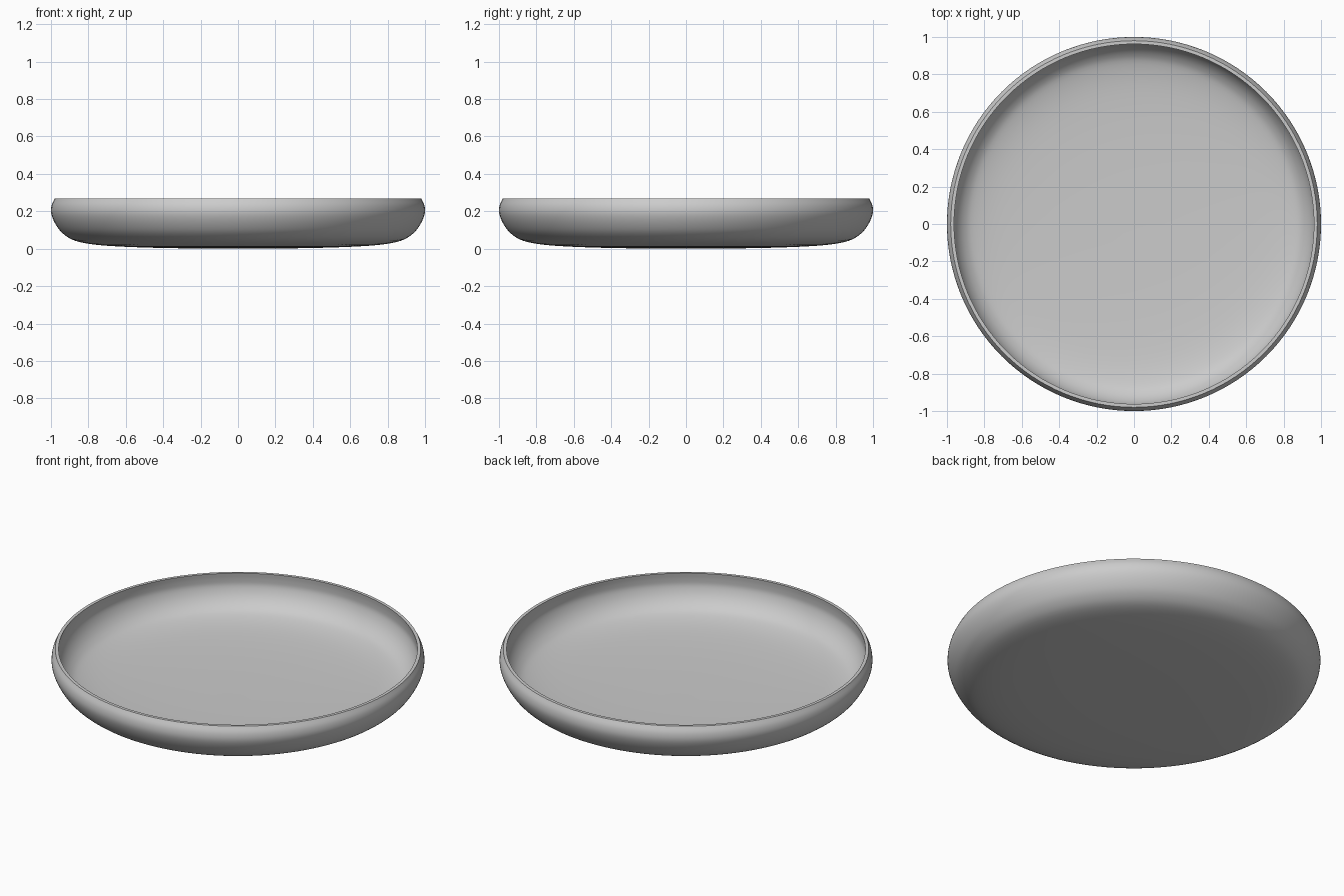
import bpy, bmesh, math
from mathutils import Vector

if "Cube" in bpy.data.objects:
    bpy.data.objects.remove(bpy.data.objects["Cube"])

# Outer and inner cross-sections (radius, height), from centre to rim
OUTER = [(0, 0), (0.3, 0.002), (0.55, 0.008), (0.75, 0.02), (0.87, 0.042),
         (0.935, 0.08), (0.975, 0.13), (0.998, 0.185), (0.997, 0.23), (0.98, 0.268)]
INNER = [(0.962, 0.268), (0.967, 0.23), (0.966, 0.19), (0.945, 0.14), (0.908, 0.098),
         (0.855, 0.071), (0.74, 0.05), (0.55, 0.038), (0.3, 0.032), (0, 0.03)]


def smooth_path(points, steps=4):
    """Catmull-Rom curve through the points."""
    p = [Vector(q) for q in points]
    p = [2 * p[0] - p[1]] + p + [2 * p[-1] - p[-2]]
    out = []
    for a, b, c, d in zip(p, p[1:], p[2:], p[3:]):
        for k in range(steps):
            t = k / steps
            out.append(0.5 * (2 * b + (c - a) * t + (2 * a - 5 * b + 4 * c - d) * t * t
                              + (3 * b - a - 3 * c + d) * t ** 3))
    return out + [p[-2]]


# Dish: revolve the closed cross-section around z
bm = bmesh.new()
path = smooth_path(OUTER) + smooth_path(INNER)
verts = [bm.verts.new((v.x, 0, v.y)) for v in path]
edges = [bm.edges.new(pair) for pair in zip(verts, verts[1:])]
bmesh.ops.spin(bm, geom=verts + edges, cent=(0, 0, 0), axis=(0, 0, 1),
               angle=math.tau, steps=128, use_merge=False)
bmesh.ops.remove_doubles(bm, verts=bm.verts, dist=1e-5)
bmesh.ops.recalc_face_normals(bm, faces=bm.faces)
mesh = bpy.data.meshes.new("dish")
bm.to_mesh(mesh)
bm.free()
dish = bpy.data.objects.new("dish", mesh)
bpy.context.collection.objects.link(dish)
bpy.context.view_layer.objects.active = dish
dish.select_set(True)
bpy.ops.object.shade_smooth_by_angle(angle=math.radians(35))
